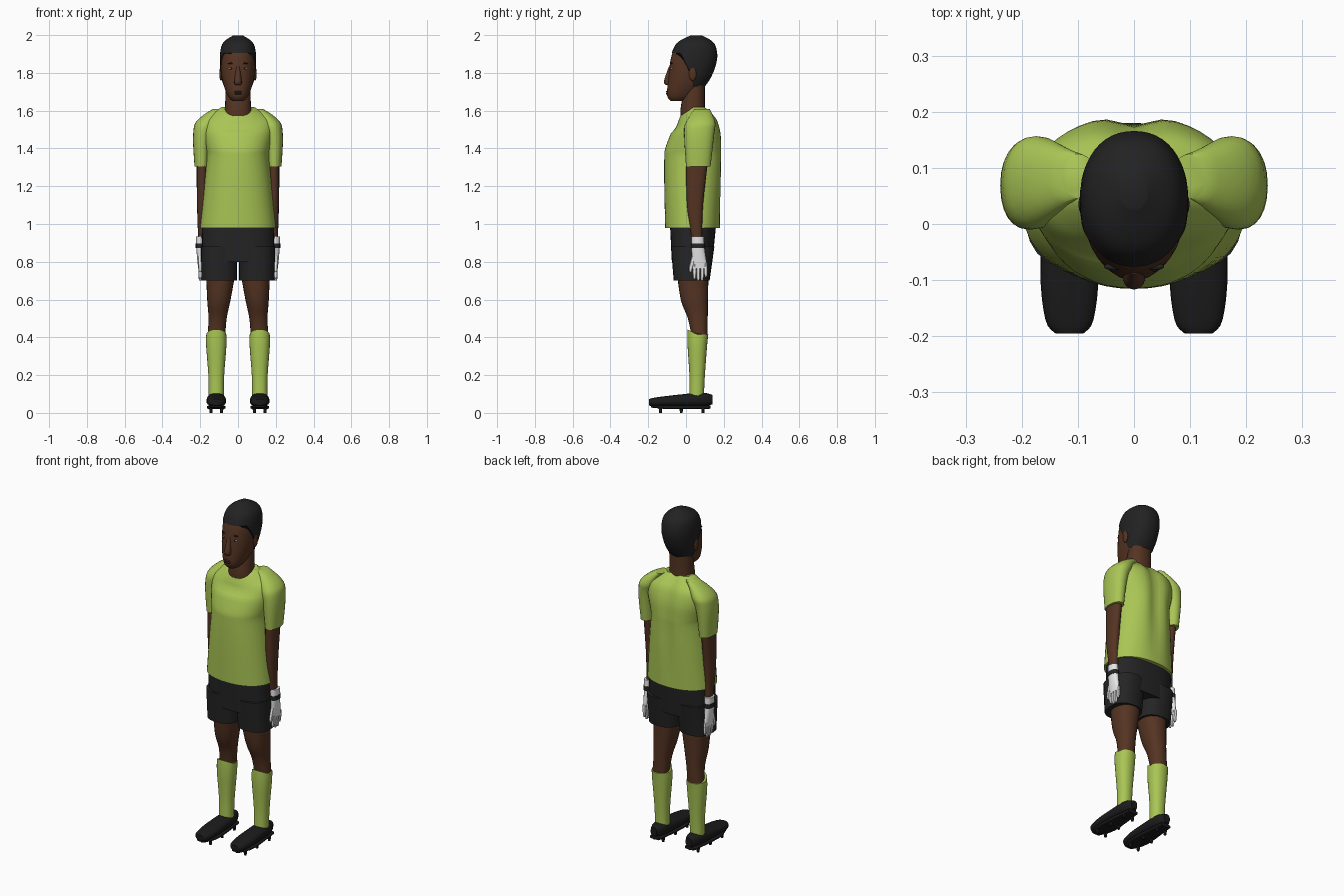
import bpy, bmesh
from math import sin, cos, pi, exp, radians, copysign

if "Cube" in bpy.data.objects:
    bpy.data.objects.remove(bpy.data.objects["Cube"])


def material(name, *rgb):
    mat = bpy.data.materials.new(name)
    mat.use_nodes = True
    mat.diffuse_color = (*rgb, 1)
    shader = mat.node_tree.nodes["Principled BSDF"]
    shader.inputs["Base Color"].default_value = (*rgb, 1)
    return mat


lime = material("lime fabric", 0.4, 0.56, 0.09)
skin = material("brown skin", 0.09, 0.034, 0.016)
lip = material("dark lip", 0.06, 0.02, 0.015)
black = material("black fabric", 0.018, 0.018, 0.019)
hair_black = material("black hair", 0.016, 0.016, 0.017)
shoe_black = material("black leather", 0.011, 0.011, 0.012)
white = material("white", 0.8, 0.8, 0.8)


def finish(name, bm, mat):
    bmesh.ops.recalc_face_normals(bm, faces=bm.faces)
    mesh = bpy.data.meshes.new(name)
    bm.to_mesh(mesh)
    bm.free()
    mesh.materials.append(mat)
    part = bpy.data.objects.new(name, mesh)
    bpy.context.collection.objects.link(part)
    bpy.ops.object.select_all(action="DESELECT")
    part.select_set(True)
    bpy.context.view_layer.objects.active = part
    bpy.ops.object.shade_smooth_by_angle(angle=radians(45))


def spline(rows, steps=4):
    """Smooth a profile of (position, low edge, high edge, half width)."""
    padded = [rows[0], *rows, rows[-1]]
    smooth = []
    for before, start, end, after in zip(padded, padded[1:], padded[2:], padded[3:]):
        for step in range(steps):
            f = step / steps
            smooth.append([q + f / 2 * (r - p + f * (2 * p - 5 * q + 4 * r - s
                           + f * (3 * (q - r) + s - p)))
                           for p, q, r, s in zip(before, start, end, after)])
    return smooth + [rows[-1]]


def oval(sides, power):
    """Points round a unit superellipse."""
    for i in range(sides):
        angle = 2 * pi * i / sides
        yield [copysign(abs(v) ** (2 / power), v) for v in (cos(angle), sin(angle))]


def tube(name, mat, rings, shape=None):
    """Join rings of points into a capped tube."""
    bm = bmesh.new()
    loops = [[bm.verts.new(point) for point in ring] for ring in rings]
    for lower, upper in zip(loops, loops[1:]):
        for i in range(len(lower)):
            bm.faces.new((lower[i - 1], lower[i], upper[i], upper[i - 1]))
    bm.faces.new(loops[0])
    bm.faces.new(loops[-1])
    if shape:
        for vert in bm.verts:
            shape(vert.co)
    finish(name, bm, mat)


def loft(name, mat, rows, x=(0, 0), curve=1, sides=24, power=2.2, lying=False, shape=None):
    """Oval tube along z, or along y if lying; x runs from first to last row."""
    rings = []
    first, last = rows[0][0], rows[-1][0]
    for along, low, high, width in spline(rows):
        centre = x[0] + (x[1] - x[0]) * ((along - first) / (last - first)) ** curve
        ring = []
        for u, v in oval(sides, power):
            across = (low + high + v * (high - low)) / 2
            if lying:
                ring.append((centre + width * u, along, across))
            else:
                ring.append((centre + width * u, across, along))
        rings.append(ring)
    tube(name, mat, rings, shape)


def blob(name, mat, centre, size):
    bm = bmesh.new()
    bmesh.ops.create_uvsphere(bm, u_segments=16, v_segments=8, radius=1)
    for vert in bm.verts:
        vert.co = [c + s * p for c, s, p in zip(centre, size, vert.co)]
    finish(name, bm, mat)


# Shirt with a spine groove and a neckline dropping at the front
def shirt_shape(co):
    if co.y > 0.1:
        co.y -= 0.02 * exp(-(co.x / 0.04) ** 2) * min(1, 3 * (co.z - 0.98))
    co.z += min(0, co.y - 0.04) * max(0, co.z - 1.48) * 5


loft("shirt", lime, [
    (0.98, -0.11, 0.18, 0.2),
    (1.2, -0.115, 0.19, 0.18),
    (1.35, -0.115, 0.195, 0.165),
    (1.4, -0.11, 0.195, 0.17),
    (1.48, -0.08, 0.19, 0.185),
    (1.55, -0.05, 0.17, 0.18),
    (1.59, -0.04, 0.14, 0.13),
    (1.62, -0.03, 0.11, 0.085),
], sides=48, shape=shirt_shape)

# Upper shorts
loft("shorts_waist", black, [(0.8, -0.075, 0.14, 0.19), (1, -0.085, 0.16, 0.19)],
     sides=36, power=2.6)

# Neck and head
loft("neck", skin, [(1.52, -0.02, 0.11, 0.09), (1.6, -0.03, 0.1, 0.07), (1.76, 0, 0.1, 0.066)])
head_profile = [
    (1.65, -0.08, -0.01, 0.03),
    (1.68, -0.1, 0.05, 0.055),
    (1.76, -0.095, 0.12, 0.083),
    (1.85, -0.085, 0.157, 0.092),
    (1.91, -0.07, 0.16, 0.09),
    (1.96, -0.04, 0.14, 0.073),
    (1.995, 0.03, 0.08, 0.02),
]
loft("head", skin, head_profile, sides=32)


# Hair cap: a shell over the head, cut along a sloping hairline
def head_at(height):
    rows = spline(head_profile)
    for lower, upper in zip(rows, rows[1:]):
        if height <= upper[0]:
            f = (height - lower[0]) / (upper[0] - lower[0])
            return [a + f * (b - a) for a, b in zip(lower, upper)]
    return rows[-1]


gap = 0.004
crown = head_profile[-1][0]
hair_rings = []
for step in range(17):
    rise = sin(step / 16 * pi / 2)
    ring = []
    for u, v in oval(48, 2.2):
        backness = min(1, max(0, v + 0.6))
        hairline = 1.905 - 0.18 * backness
        height = hairline + rise * (crown - hairline)
        _, front, back, width = head_at(height)
        depth = (back - front) / 2 + gap
        ring.append(((width + gap) * u, (front + back) / 2 + depth * v, height + gap * rise))
    hair_rings.append(ring)
tube("hair", hair_black, hair_rings)

# Nose and mouth
loft("nose", skin, [(1.735, -0.105, -0.07, 0.016), (1.755, -0.117, -0.07, 0.02),
                    (1.835, -0.09, -0.06, 0.01)], sides=12)
for name, height in (("upper_lip", 1.7), ("lower_lip", 1.69)):
    blob(name, lip, (0, -0.1, height), (0.02, 0.007, 0.005))

for side, label in ((1, "left_"), (-1, "right_")):
    # Eyes, brows and ears
    eye = side * 0.036
    blob(label + "eye", white, (eye, -0.077, 1.823), (0.012, 0.006, 0.005))
    blob(label + "pupil", hair_black, (eye, -0.081, 1.823), (0.005, 0.004, 0.005))
    blob(label + "brow", hair_black, (eye, -0.076, 1.85), (0.018, 0.006, 0.004))
    blob(label + "ear", skin, (side * 0.09, 0.035, 1.795), (0.009, 0.02, 0.037))

    # Sleeve and arm
    loft(label + "sleeve", lime, [
        (1.305, 0, 0.13, 0.037),
        (1.48, -0.01, 0.15, 0.05),
        (1.54, 0, 0.155, 0.055),
        (1.61, 0.045, 0.125, 0.03),
    ], x=(side * 0.193, side * 0.1), curve=5)
    wrist = side * 0.2
    loft(label + "arm", skin, [
        (0.9, 0.035, 0.085, 0.02),
        (1.1, 0.005, 0.09, 0.027),
        (1.36, 0, 0.12, 0.03),
    ], x=(side * 0.19, side * 0.19), sides=16)

    # Glove with strap, fingers and thumb
    loft(label + "glove", white, [
        (0.765, 0.035, 0.115, 0.011),
        (0.86, 0.03, 0.1, 0.02),
        (0.935, 0.03, 0.095, 0.023),
    ], x=(wrist, wrist), sides=16)
    loft(label + "glove_strap", black, [(0.873, 0.026, 0.1, 0.024), (0.898, 0.026, 0.1, 0.024)],
         x=(wrist, wrist), sides=16)
    for finger, tip in enumerate((0.71, 0.7, 0.7, 0.72)):
        y = 0.045 + 0.02 * finger
        loft(f"{label}finger_{finger + 1}", white,
             [(tip, y - 0.005, y + 0.005, 0.005), (tip + 0.02, y - 0.009, y + 0.009, 0.009),
              (0.79, y - 0.009, y + 0.009, 0.011)], x=(wrist, wrist), sides=8)
    loft(label + "thumb", white, [(0.745, 0.018, 0.03, 0.006), (0.77, 0.016, 0.036, 0.01),
                                  (0.84, 0.034, 0.06, 0.012)], x=(wrist, wrist), sides=8)

    # Shorts leg, bare leg and sock
    hip, shin = side * 0.1, side * 0.115
    loft(label + "shorts_leg", black, [(0.7, -0.065, 0.125, 0.094), (0.88, -0.08, 0.15, 0.096)],
         x=(hip, hip), power=2.5)
    loft(label + "leg", skin, [
        (0.4, 0.03, 0.113, 0.047),
        (0.5, 0.01, 0.115, 0.048),
        (0.6, -0.028, 0.116, 0.062),
        (0.76, -0.05, 0.12, 0.08),
    ], x=(shin, side * 0.09))

    def sock_shape(co):
        co.z += max(0, co.z - 0.36) * max(0, 0.06 - co.y) * 10

    loft(label + "sock", lime, [
        (0.09, 0.018, 0.095, 0.04),
        (0.2, 0.018, 0.1, 0.042),
        (0.36, 0.008, 0.112, 0.054),
        (0.414, 0.008, 0.118, 0.053),
    ], x=(shin, shin), shape=sock_shape)

    # Football shoe with sole and studs
    loft(label + "shoe", shoe_black, [
        (-0.195, 0.04, 0.073, 0.025),
        (-0.17, 0.034, 0.08, 0.043),
        (-0.08, 0.034, 0.092, 0.052),
        (0.08, 0.034, 0.107, 0.044),
        (0.14, 0.045, 0.095, 0.02),
    ], x=(shin, shin), power=2.5, lying=True)
    loft(label + "sole", shoe_black, [
        (-0.185, 0.028, 0.04, 0.025),
        (-0.08, 0.02, 0.04, 0.05),
        (0.13, 0.022, 0.04, 0.032),
    ], x=(shin, shin), power=4, lying=True)
    for place, y in (("toe", -0.135), ("middle", -0.025), ("heel", 0.09)):
        for edge, offset in (("inner", -0.028), ("outer", 0.028)):
            x = shin + side * offset
            loft(f"{label}{place}_{edge}_stud", shoe_black,
                 [(0, y - 0.007, y + 0.007, 0.007), (0.026, y - 0.01, y + 0.01, 0.01)],
                 x=(x, x), sides=8)
